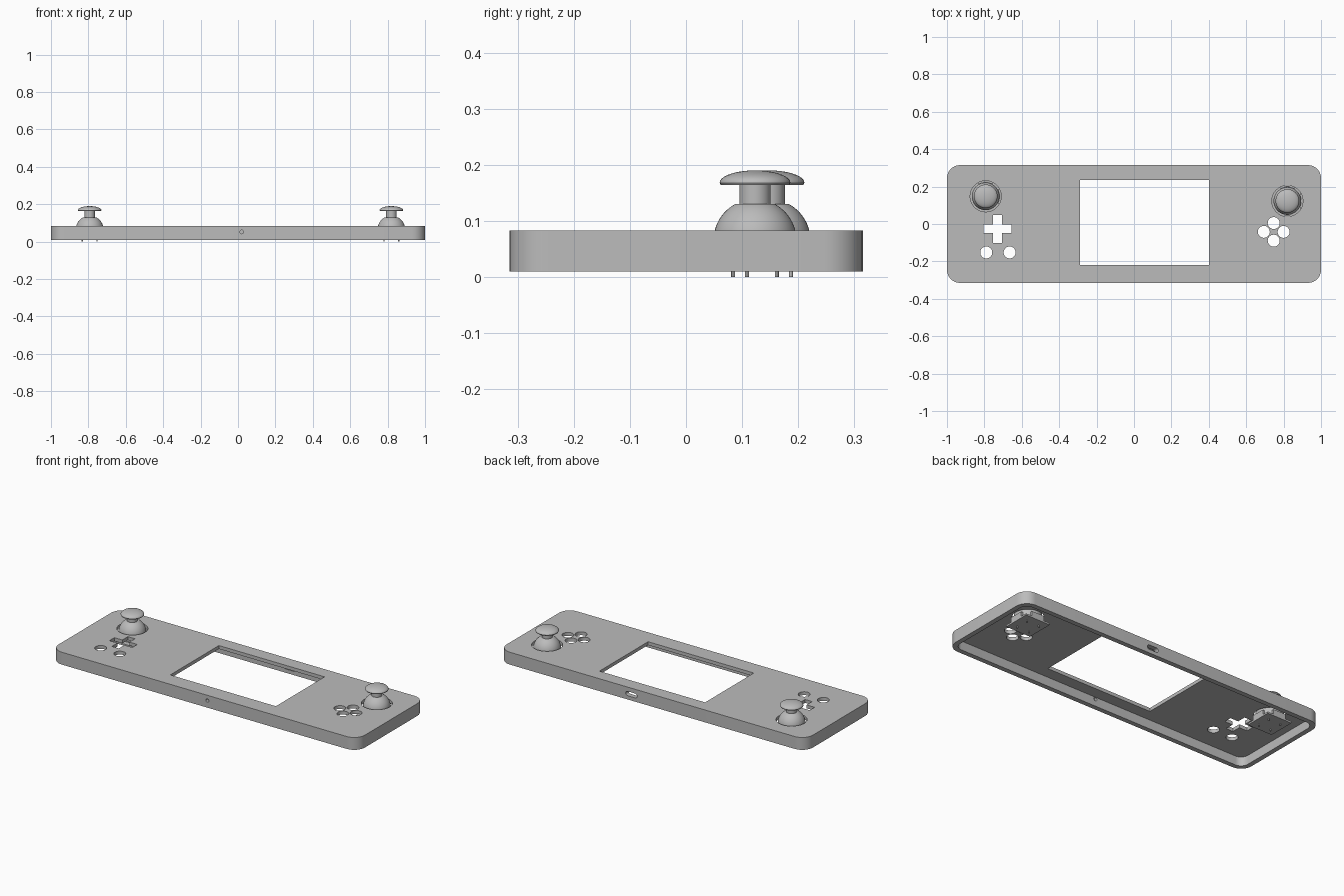
import bpy, bmesh, math
from mathutils import Matrix

if "Cube" in bpy.data.objects:
    bpy.data.objects.remove(bpy.data.objects["Cube"])

grey = bpy.data.materials.new("plain grey")
grey.use_nodes = True
GREY = (0.5, 0.5, 0.5, 1)
grey.diffuse_color = GREY
grey.node_tree.nodes["Principled BSDF"].inputs["Base Color"].default_value = GREY


def finish(name, bm, smooth=True):
    bmesh.ops.recalc_face_normals(bm, faces=bm.faces)
    mesh = bpy.data.meshes.new(name)
    bm.to_mesh(mesh)
    bm.free()
    ob = bpy.data.objects.new(name, mesh)
    bpy.context.collection.objects.link(ob)
    mesh.materials.append(grey)
    if smooth:
        shade(ob)
    return ob


def shade(ob):
    bpy.ops.object.select_all(action="DESELECT")
    ob.select_set(True)
    bpy.context.view_layer.objects.active = ob
    bpy.ops.object.shade_smooth_by_angle(angle=math.radians(30))


def rounded_rect(hx, hy, r, steps=8):
    pts = []
    for q, (sx, sy) in enumerate([(1, 1), (-1, 1), (-1, -1), (1, -1)]):
        for i in range(steps + 1):
            a = (q + i / steps) * math.pi / 2
            pts.append((sx * (hx - r) + r * math.cos(a), sy * (hy - r) + r * math.sin(a)))
    return pts


def circle(cx, cy, r, n=32):
    return [(cx + r * math.cos(math.tau * i / n), cy + r * math.sin(math.tau * i / n)) for i in range(n)]


def rect(x0, x1, y0, y1):
    return [(x0, y0), (x1, y0), (x1, y1), (x0, y1)]


def prism(bm, outline, z0, z1, matrix=Matrix()):
    face = bm.faces.new([bm.verts.new(matrix @ Matrix.Translation((x, y, z0)).translation) for x, y in outline])
    up = matrix.to_3x3() @ Matrix.Translation((0, 0, z1 - z0)).translation
    out = bmesh.ops.extrude_face_region(bm, geom=[face], use_keep_orig=True)
    bmesh.ops.translate(bm, vec=up, verts=[v for v in out["geom"] if isinstance(v, bmesh.types.BMVert)])


def cut(target, outline, z0, z1, matrix=Matrix()):
    bm = bmesh.new()
    prism(bm, outline, z0, z1, matrix)
    cutter = finish("cutter", bm, False)
    cutter.hide_render = True
    mod = target.modifiers.new("cut", "BOOLEAN")
    mod.operation, mod.solver, mod.object = "DIFFERENCE", "EXACT", cutter
    bpy.context.view_layer.objects.active = target
    bpy.ops.object.modifier_apply(modifier=mod.name)
    bpy.data.objects.remove(cutter)


def lathe(name, profile, x, y, segments=48):
    bm = bmesh.new()
    verts = [bm.verts.new((r, 0, z)) for r, z in profile]
    edges = [bm.edges.new(pair) for pair in zip(verts, verts[1:])]
    bmesh.ops.spin(bm, geom=verts + edges, cent=(0, 0, 0), axis=(0, 0, 1),
                   angle=math.tau, steps=segments, use_duplicate=False)
    bmesh.ops.remove_doubles(bm, verts=bm.verts, dist=0.0002)
    bmesh.ops.translate(bm, vec=(x, y, 0), verts=bm.verts)
    return finish(name, bm)


# Hollow front shell, open underneath
BOTTOM, TOP, PLATE, WALL = 0.01, 0.083, 0.02, 0.028
sticks = {"right": (-0.793, 0.148), "left": (0.82, 0.123)}
bm = bmesh.new()
prism(bm, rounded_rect(1, 0.315, 0.07), BOTTOM, TOP)
shell = finish("shell", bm, False)
cut(shell, rounded_rect(1 - WALL, 0.315 - WALL, 0.045), -0.1, TOP - PLATE)

# Screen, stick, direction pad and button openings
openings = [rect(-0.29, 0.4, -0.218, 0.236)]
openings += [circle(x, y, 0.083, 48) for x, y in sticks.values()]
openings += [circle(x, -0.152, 0.032) for x in (-0.79, -0.665)]
openings += [circle(0.747 + dx, -0.042 + dy, 0.032)
             for dx, dy in ((0.053, 0), (-0.053, 0), (0, 0.047), (0, -0.047))]
a, b = 0.075, 0.023
openings.append([(-0.73 + x, -0.026 + y) for x, y in (
    (b, -a), (b, -b), (a, -b), (a, b), (b, b), (b, a),
    (-b, a), (-b, b), (-a, b), (-a, -b), (-b, -b), (-b, -a))])
for outline in openings:
    cut(shell, outline, 0.03, 0.2)

# Front pin hole and rear connector slot
upright = Matrix.Rotation(math.pi / 2, 4, "X")
cut(shell, circle(0, 0, 0.01), -0.05, 0.05, Matrix.Translation((0.02, -0.315, 0.052)) @ upright)
cut(shell, rounded_rect(0.037, 0.013, 0.0129), -0.05, 0.05,
    Matrix.Translation((0.136, 0.315, 0.045)) @ upright)
shade(shell)

# Thumb sticks with their modules and pins
R, CENTRE = 0.074, 0.065
dome = [(R * math.cos(t), CENTRE + R * math.sin(t))
        for t in [math.radians(62) * i / 12 for i in range(13)]]
cap = [(0.063 * math.cos(t), 0.168 + 0.022 * math.sin(t))
       for t in [math.pi / 2 * i / 12 for i in range(13)]]
for side, (x, y) in sticks.items():
    lathe(side + "_stick_dome", [(0, 0.035), (R, 0.035)] + dome + [(0, dome[-1][1])], x, y)
    lathe(side + "_stick_stem", [(0, 0.125), (0.028, 0.125), (0.028, 0.168), (0, 0.168)], x, y)
    lathe(side + "_stick_cap", [(0, 0.164), (0.061, 0.164)] + cap, x, y)
    bm = bmesh.new()
    prism(bm, rect(x - 0.08, x + 0.08, y - 0.08, y + 0.08), 0.012, 0.022)
    prism(bm, rect(x - 0.05, x + 0.05, y - 0.05, y + 0.05), 0.02, 0.04)
    prism(bm, rect(x - 0.04, x + 0.04, y + 0.068, y + 0.08), 0.02, 0.05)
    prism(bm, rect(x + 0.068, x + 0.08, y - 0.04, y + 0.04), 0.02, 0.05)
    finish(side + "_stick_module", bm, False)
    bm = bmesh.new()
    for px in (-0.039, 0.039):
        for py in (-0.039, 0.039):
            prism(bm, circle(x + px, y + py, 0.0035, 12), 0, 0.014)
    finish(side + "_stick_pins", bm)
